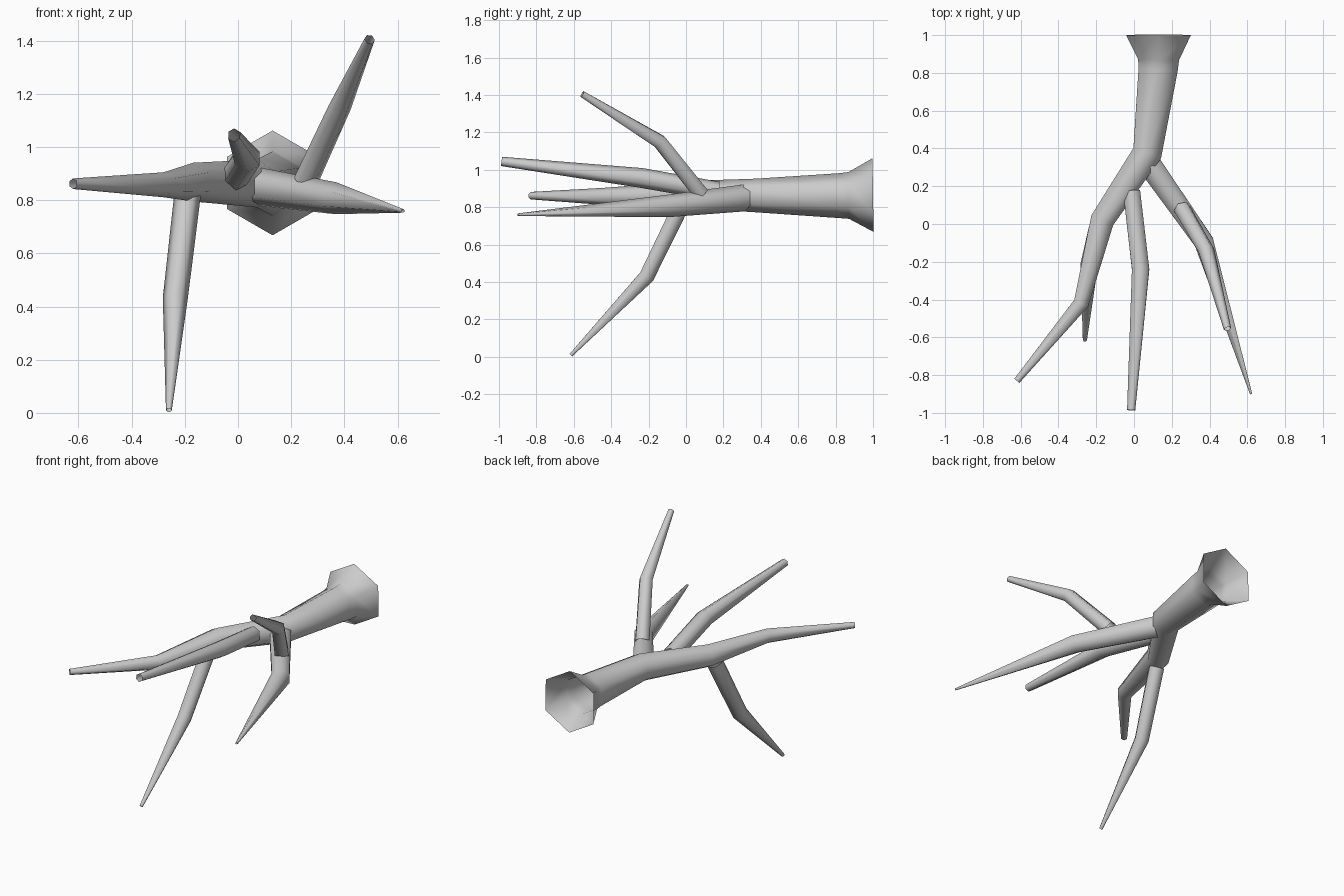
import bpy, bmesh, math
from mathutils import Vector

if "Cube" in bpy.data.objects:
    bpy.data.objects.remove(bpy.data.objects["Cube"])

SIDES = 6


def limb(name, stations, ref):
    """Open six-sided tapering tube through (x, y, z, radius) stations, mitred at bends."""
    pts = [Vector(s[:3]) for s in stations]
    ref = Vector(ref)
    bm = bmesh.new()
    rings = []
    for i, p in enumerate(pts):
        d_in = (p - pts[i - 1]).normalized() if i else None
        d_out = (pts[i + 1] - p).normalized() if i < len(pts) - 1 else None
        t = ((d_in or d_out) + (d_out or d_in)).normalized()
        up = (ref - t * ref.dot(t)).normalized()
        side = t.cross(up)
        r = stations[i][3]
        ring = []
        for k in range(SIDES):
            a = math.tau * k / SIDES
            ring.append(bm.verts.new(p + r * (up * math.cos(a) + side * math.sin(a))))
        rings.append(ring)
    for a, b in zip(rings, rings[1:]):
        for k in range(SIDES):
            j = (k + 1) % SIDES
            bm.faces.new((a[k], a[j], b[j], b[k])).smooth = True
    bm.normal_update()
    f = bm.faces[:][0]
    if f.normal.dot(f.calc_center_median() - (pts[0] + pts[1]) / 2) < 0:
        bmesh.ops.reverse_faces(bm, faces=bm.faces[:])
    mesh = bpy.data.meshes.new(name)
    bm.to_mesh(mesh)
    bm.free()
    obj = bpy.data.objects.new(name, mesh)
    bpy.context.collection.objects.link(obj)
    return obj


UP, SIDEWAYS = (0, 0, 1), (1, 0, 0)

# flared trunk running into the left main bough
limb("trunk", [(0.13, 1.0, 0.865, 0.197), (0.13, 0.87, 0.863, 0.125),
               (0.128, 0.82, 0.862, 0.12), (0.07, 0.375, 0.863, 0.09),
               (-0.168, 0.02, 0.868, 0.073), (-0.28, -0.42, 0.858, 0.047),
               (-0.62, -0.83, 0.862, 0.02)], UP)

# right main bough
limb("right_bough", [(0.085, 0.31, 0.85, 0.072), (0.37, -0.095, 0.807, 0.06),
                     (0.62, -0.9, 0.76, 0.007)], UP)

# middle branch
limb("middle_branch", [(-0.012, 0.17, 0.885, 0.052), (0.035, -0.24, 0.957, 0.053),
                       (-0.015, -0.985, 1.045, 0.025)], UP)

# branch rising from the right bough
limb("rising_branch", [(0.255, 0.08, 0.872, 0.047), (0.383, -0.14, 1.15, 0.043),
                       (0.495, -0.555, 1.405, 0.02)], SIDEWAYS)

# branch hanging from the left bough
limb("hanging_branch", [(-0.19, -0.02, 0.82, 0.05), (-0.236, -0.21, 0.43, 0.047),
                        (-0.26, -0.615, 0.01, 0.011)], SIDEWAYS)
